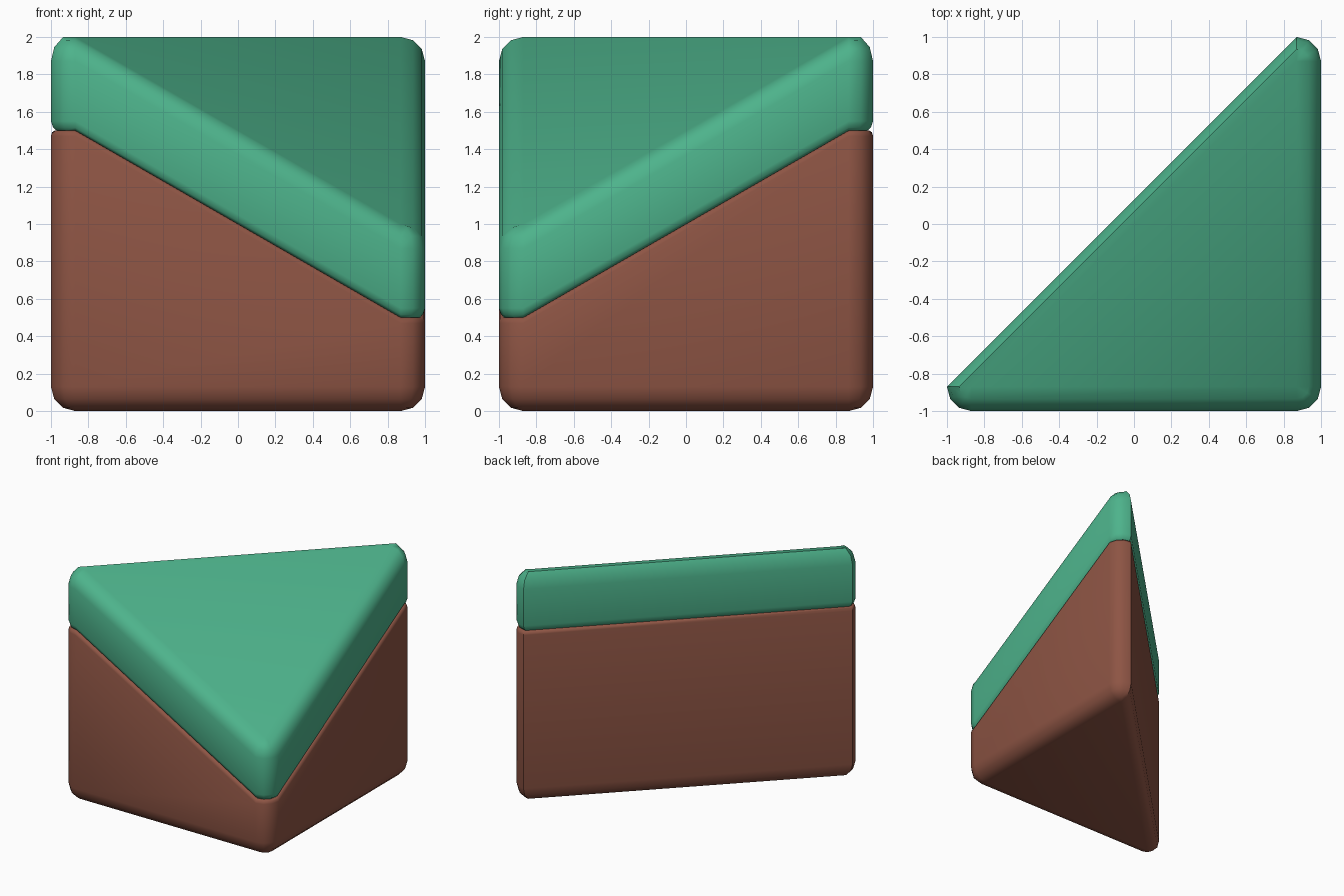
import bpy, bmesh, math

if "Cube" in bpy.data.objects:
    bpy.data.objects.remove(bpy.data.objects["Cube"])

R = 0.13            # edge radius
C = 1 - R           # corner centre
S = 3               # segments per rounded corner
# corner centre, start angle; order runs counter-clockwise from above
CORNERS = [(-C, -C, 180), (C, -C, 270), (C, C, 0)]


def ring(offset, heights, hyp_lift=0.0):
    """Rounded triangle outline; one height per corner, optional lift on the long side."""
    pts = []
    for k, (cx, cy, a0) in enumerate(CORNERS):
        for i in range(S + 1):
            a = math.radians(a0 + 90 * i / S)
            z = heights[k]
            if (k == 0 and i == 0) or (k == 2 and i == S):
                z += hyp_lift
            pts.append((cx + offset * math.cos(a), cy + offset * math.sin(a), z))
    return pts


def loft(name, rings, colour):
    bm = bmesh.new()
    loops = [[bm.verts.new(p) for p in r] for r in rings]
    n = len(loops[0])
    for a, b in zip(loops, loops[1:]):
        for i in range(n):
            j = (i + 1) % n
            bm.faces.new((a[i], a[j], b[j], b[i]))
    bm.faces.new(loops[0][::-1])
    bm.faces.new(loops[-1])
    bmesh.ops.remove_doubles(bm, verts=bm.verts, dist=1e-4)
    bmesh.ops.recalc_face_normals(bm, faces=bm.faces)
    me = bpy.data.meshes.new(name)
    bm.to_mesh(me)
    bm.free()
    ob = bpy.data.objects.new(name, me)
    bpy.context.collection.objects.link(ob)
    mat = bpy.data.materials.new(name + "_colour")
    mat.diffuse_color = colour
    mat.use_nodes = True
    mat.node_tree.nodes["Principled BSDF"].inputs["Base Color"].default_value = mat.diffuse_color
    me.materials.append(mat)
    bpy.ops.object.select_all(action='DESELECT')
    ob.select_set(True)
    bpy.context.view_layer.objects.active = ob
    bpy.ops.object.shade_smooth_by_angle(angle=math.radians(40))


def shifted(heights, d):
    return [h + d for h in heights]


SEAM = (1.5, 0.5, 1.5)
TOP = (2.0, 1.0, 2.0)
angles = [math.radians(90 * i / S) for i in range(S + 1)]

# earth base: rounded bottom, straight walls, slightly eased sloping top
base = [ring(R * math.sin(a), [R * (1 - math.cos(a))] * 3) for a in angles]
base += [ring(R, shifted(SEAM, -0.03)), ring(R - 0.006, shifted(SEAM, -0.01)),
         ring(R - 0.02, SEAM), ring(0, SEAM)]
loft("earth_base", base, (0.27, 0.09, 0.058, 1))

# grass layer: eased underside, rounded sloping top
grass = [ring(0, SEAM), ring(R - 0.03, SEAM), ring(R - 0.012, shifted(SEAM, 0.015)),
         ring(R, shifted(SEAM, 0.05))]
lifts = [0, R * (1 - math.cos(angles[1])), 0.01, 0]
for a, lift in reversed(list(zip(angles, lifts))):
    grass.append(ring(R * math.sin(a), shifted(TOP, -R * (1 - math.cos(a))), lift))
loft("grass_layer", grass, (0.075, 0.45, 0.26, 1))
